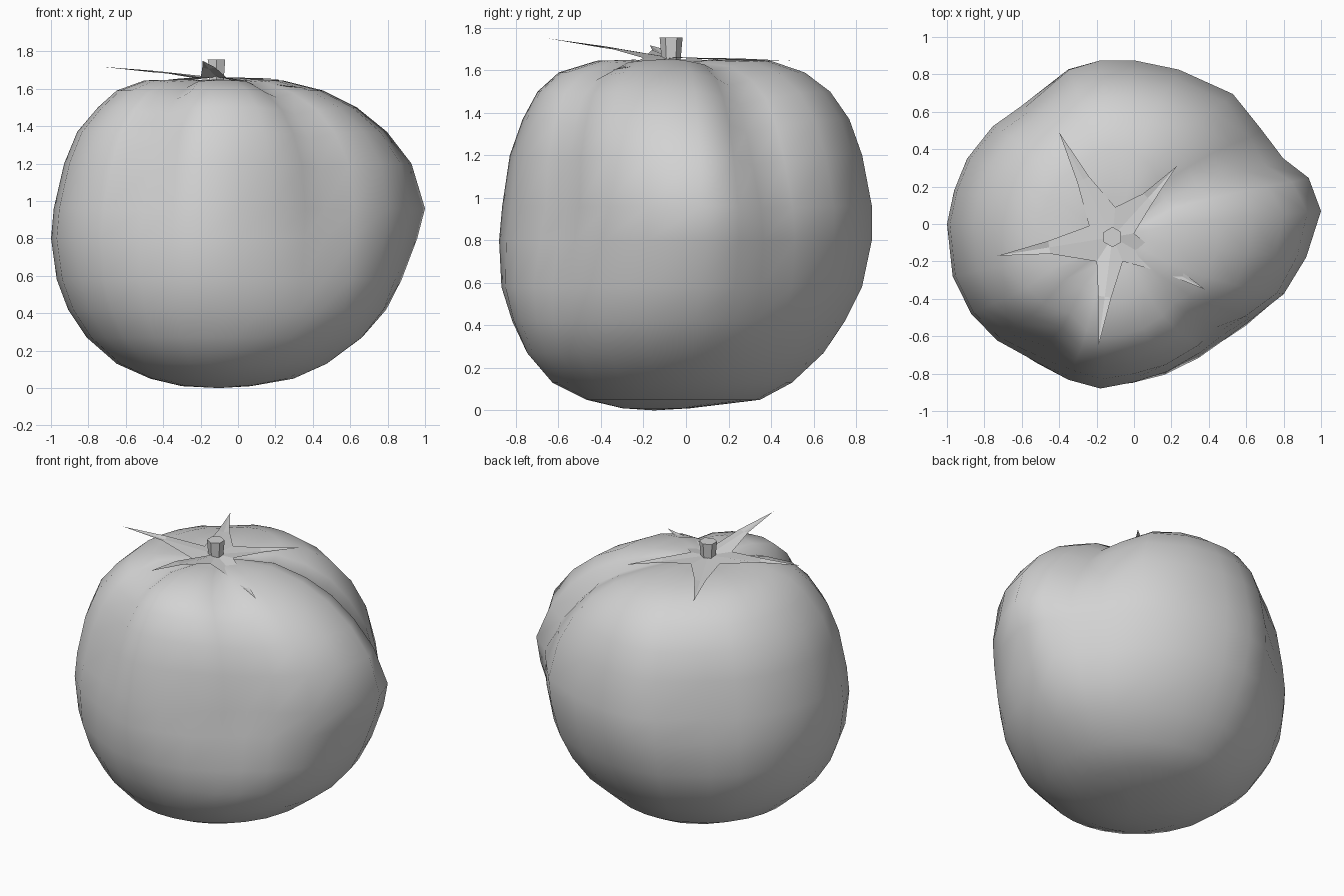
import bpy, bmesh, math
from mathutils import Vector

cube = bpy.data.objects.get("Cube")
if cube:
    bpy.data.objects.remove(cube, do_unlink=True)

grey = bpy.data.materials.new("light_grey")
grey.use_nodes = True
grey.diffuse_color = (0.65, 0.65, 0.65, 1)
grey.node_tree.nodes["Principled BSDF"].inputs["Base Color"].default_value = (0.65, 0.65, 0.65, 1)


def make_object(name, bm, recalc=True):
    if recalc:
        bmesh.ops.recalc_face_normals(bm, faces=bm.faces)
    mesh = bpy.data.meshes.new(name)
    bm.to_mesh(mesh)
    bm.free()
    mesh.materials.append(grey)
    obj = bpy.data.objects.new(name, mesh)
    bpy.context.collection.objects.link(obj)
    return obj


def smooth(obj, angle):
    bpy.ops.object.select_all(action='DESELECT')
    obj.select_set(True)
    bpy.context.view_layer.objects.active = obj
    bpy.ops.object.shade_smooth_by_angle(angle=math.radians(angle))


def ramp(value, start, end):
    return min(1, max(0, (value - start) / (end - start)))


# Fruit: lobed outline (x, y, groove strength) swept through uneven rings
CX, CY = -0.1, -0.06
outline = [(1, .07, 0), (.94, .25, .4), (.81, .36, 1), (.69, .51, .6), (.53, .7, .1),
           (.24, .83, 0), (0, .88, 0), (-.18, .88, 0), (-.35, .83, 0), (-.6, .62, .1),
           (-.75, .52, 0), (-.89, .35, 0), (-.96, .18, 0), (-1, 0, 0), (-.97, -.28, 0),
           (-.87, -.48, 0), (-.73, -.62, .2), (-.52, -.73, .9), (-.35, -.83, .1),
           (-.18, -.88, 0), (0, -.84, 0), (.18, -.78, 0), (.36, -.67, .2), (.47, -.58, .6),
           (.62, -.51, .2), (.8, -.38, 0), (.92, -.18, 0)]
# height, then left, right, front and back extents
rings = [(.01, -.3, .07, -.3, .02), (.05, -.47, .3, -.47, .35), (.13, -.65, .48, -.63, .5),
         (.27, -.81, .67, -.75, .65), (.42, -.91, .8, -.82, .75), (.58, -.97, .88, -.87, .83),
         (.8, -1, .96, -.88, .875), (.96, -.985, 1, -.865, .875), (1.2, -.93, .93, -.83, .83),
         (1.37, -.86, .8, -.77, .77), (1.5, -.75, .64, -.7, .68), (1.59, -.65, .46, -.6, .56),
         (1.645, -.5, .24, -.42, .4), (1.65, -.28, .08, -.25, .14)]

bm = bmesh.new()
loops = []
for z, left, right, front, back in rings:
    fade = ramp(z, 0.9, 1.3)
    # lobes melt into a plain oval below and partly above the widest ring
    rounding = ramp(z, 0.9, 0.3) + 0.6 * ramp(z, 0.95, 1.5)
    loop = []
    for px, py, groove in outline:
        u = (px - CX) / (1 - CX if px > CX else 1 + CX)
        v = (py - CY) / (0.88 - CY if py > CY else 0.88 + CY)
        scale = math.hypot(u, v) ** -rounding
        dx = u * scale * (right - CX if u > 0 else CX - left)
        dy = v * scale * (back - CY if v > 0 else CY - front)
        pull = 1 - 0.10 * groove * fade
        reach = min(1, math.hypot(dx, dy) / 0.5)
        drop = 0.06 * groove * fade * reach
        loop.append(bm.verts.new((CX + dx * pull, CY + dy * pull, z - drop)))
    loops.append(loop)
n = len(outline)
for low, high in zip(loops, loops[1:]):
    for i in range(n):
        j = (i + 1) % n
        bm.faces.new((low[i], low[j], high[j], high[i]))
bottom = bm.verts.new((CX, -0.15, 0))
top = bm.verts.new((CX, CY, 1.63))
for i in range(n):
    j = (i + 1) % n
    bm.faces.new((bottom, loops[0][j], loops[0][i]))
    bm.faces.new((top, loops[-1][i], loops[-1][j]))
smooth(make_object("fruit_body", bm), 50)

# Calyx: five thin pointed sepals around a hub, each with a sunken midrib
hub = Vector((-0.115, -0.07, 1.66))
tips = [(.23, .31, 1.65), (-.4, .49, 1.645), (-.73, -.17, 1.718), (-.19, -.65, 1.75), (.38, -.35, 1.6)]
notches = [(-.1, .09, 1.658), (-.24, -.01, 1.658), (-.2, -.2, 1.658), (-.06, -.2, 1.658), (0, -.05, 1.658)]
bm = bmesh.new()
center = bm.verts.new(hub)
valley = [bm.verts.new(p) for p in notches]
for i, tip in enumerate(tips):
    tip = Vector(tip)
    a, b = valley[i - 1], valley[i]
    along = tip - hub
    side = Vector((-along.y, along.x, 0)).normalized() * 0.035
    middle = hub.lerp(tip, 0.55) + Vector((0, 0, 0.004))
    right_edge = bm.verts.new(middle - side)
    left_edge = bm.verts.new(middle + side)
    rib = bm.verts.new(middle - Vector((0, 0, 0.008)))
    point = bm.verts.new(tip)
    for face in ((center, a, right_edge, rib), (center, rib, left_edge, b),
                 (rib, right_edge, point), (rib, point, left_edge)):
        bm.faces.new(face)
make_object("calyx", bm, recalc=False)

# Stem: short six-sided stub, slightly flared at the cut
bm = bmesh.new()
bmesh.ops.create_cone(bm, cap_ends=True, segments=6, radius1=0.044, radius2=0.054, depth=0.115)
bmesh.ops.translate(bm, verts=bm.verts, vec=(hub.x, hub.y, 1.698))
make_object("stem", bm)
